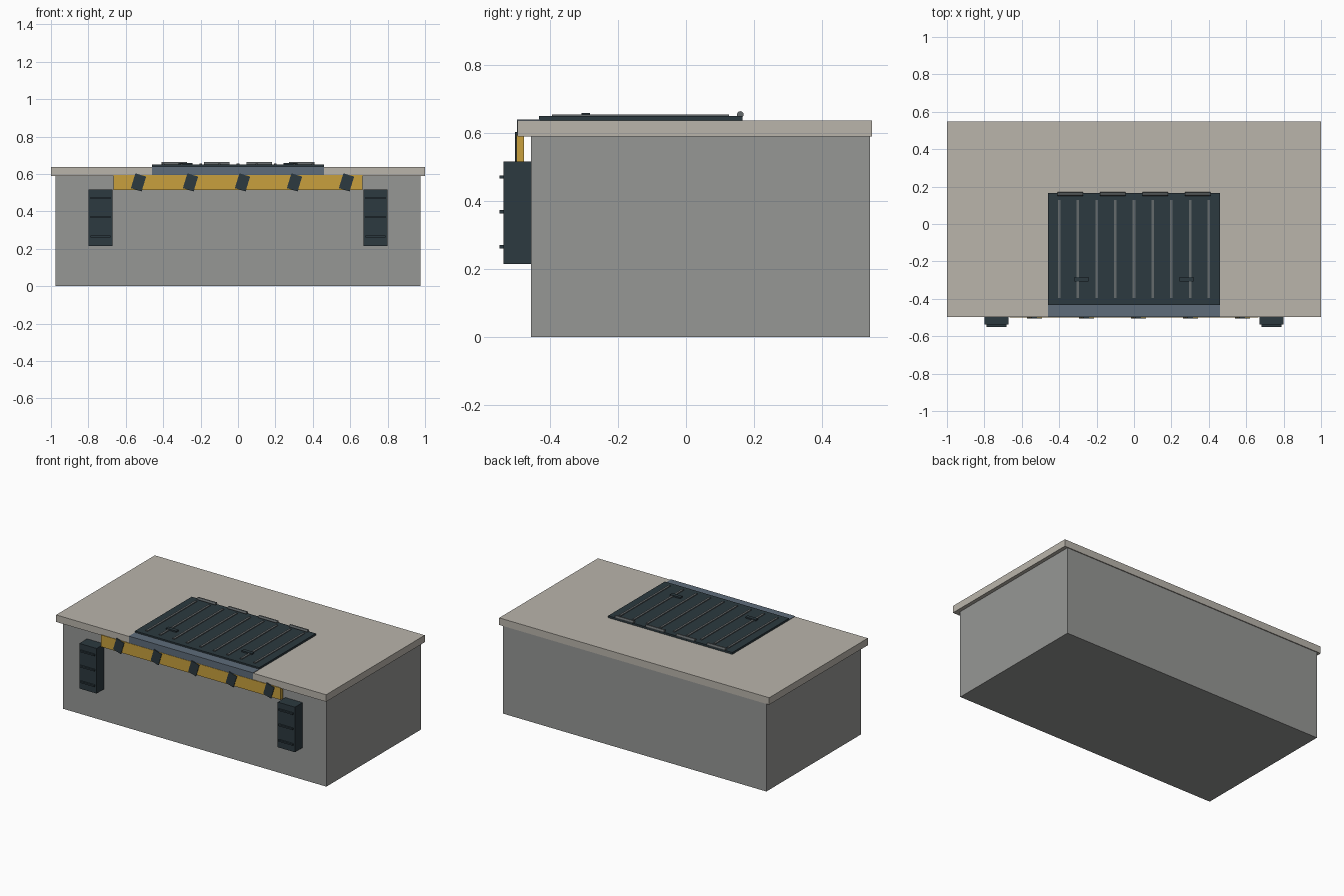
import bpy
import math

cube = bpy.data.objects.get("Cube")
if cube:
    bpy.data.objects.remove(cube, do_unlink=True)


def material(name, color):
    mat = bpy.data.materials.new(name)
    mat.use_nodes = True
    mat.diffuse_color = (*color, 1)
    mat.node_tree.nodes["Principled BSDF"].inputs["Base Color"].default_value = (*color, 1)
    return mat


concrete = material("grey concrete", (0.305, 0.31, 0.30))
slab_stone = material("pale concrete", (0.49, 0.46, 0.41))
dark = material("dark rubber steel", (0.025, 0.041, 0.05))
steel = material("blue grey steel", (0.112, 0.15, 0.195))
yellow = material("safety yellow", (0.578, 0.352, 0.048))
worn = material("worn steel", (0.13, 0.145, 0.15))


def box(name, x, y, z, mat, tilt=0):
    """Box from (min, max) ranges, optionally tilted about the y axis."""
    bpy.ops.mesh.primitive_cube_add(size=1, location=[sum(r) / 2 for r in (x, y, z)])
    ob = bpy.context.object
    ob.name = name
    ob.scale = [r[1] - r[0] for r in (x, y, z)]
    ob.rotation_euler.y = tilt
    bpy.ops.object.transform_apply(location=False, rotation=False, scale=True)
    ob.data.materials.append(mat)
    return ob


def around(center, size):
    return (center - size / 2, center + size / 2)


# Dock body and overhanging slab
box("dock_body", (-0.975, 0.975), (-0.457, 0.542), (0, 0.592), concrete)
box("dock_slab", (-1, 1), (-0.496, 0.548), (0.59, 0.637), slab_stone)

# Leveler: steel lip, deck plate, ribs
box("leveler_lip", (-0.46, 0.46), (-0.498, -0.43), (0.594, 0.64), steel)
box("leveler_plate", (-0.46, 0.46), (-0.433, 0.167), (0.63, 0.65), dark)
for i in range(-4, 5):
    box("plate_rib", around(i * 0.1, 0.014), (-0.395, 0.127), (0.648, 0.655), worn)

# Lift handles
for side in (-1, 1):
    box("lift_handle", around(side * 0.28, 0.076), (-0.308, -0.283), (0.648, 0.659), dark)

# Hinge barrels along the rear edge
for i in range(4):
    bpy.ops.mesh.primitive_cylinder_add(vertices=12, radius=0.01, depth=0.136,
                                        location=((i - 1.5) * 0.227, 0.16, 0.655),
                                        rotation=(0, math.pi / 2, 0))
    hinge = bpy.context.object
    hinge.name = "hinge_barrel"
    hinge.data.materials.append(worn)
    bpy.ops.object.shade_smooth_by_angle()

# Warning band with slanted stripes
box("warning_band", (-0.666, 0.666), (-0.5, -0.477), (0.515, 0.594), yellow)
for i in range(-2, 3):
    box("warning_stripe", around(0.024 + i * 0.278, 0.06), (-0.504, -0.497),
        around(0.555, 0.083), dark, math.radians(17))

# Rubber bumpers with raised ridges
for side in (-1, 1):
    x = side * 0.735
    box("bumper", around(x, 0.128), (-0.538, -0.455), (0.214, 0.516), dark)
    for z in (0.265, 0.369, 0.471):
        box("bumper_ridge", around(x, 0.108), (-0.55, -0.536), around(z, 0.01), dark)
